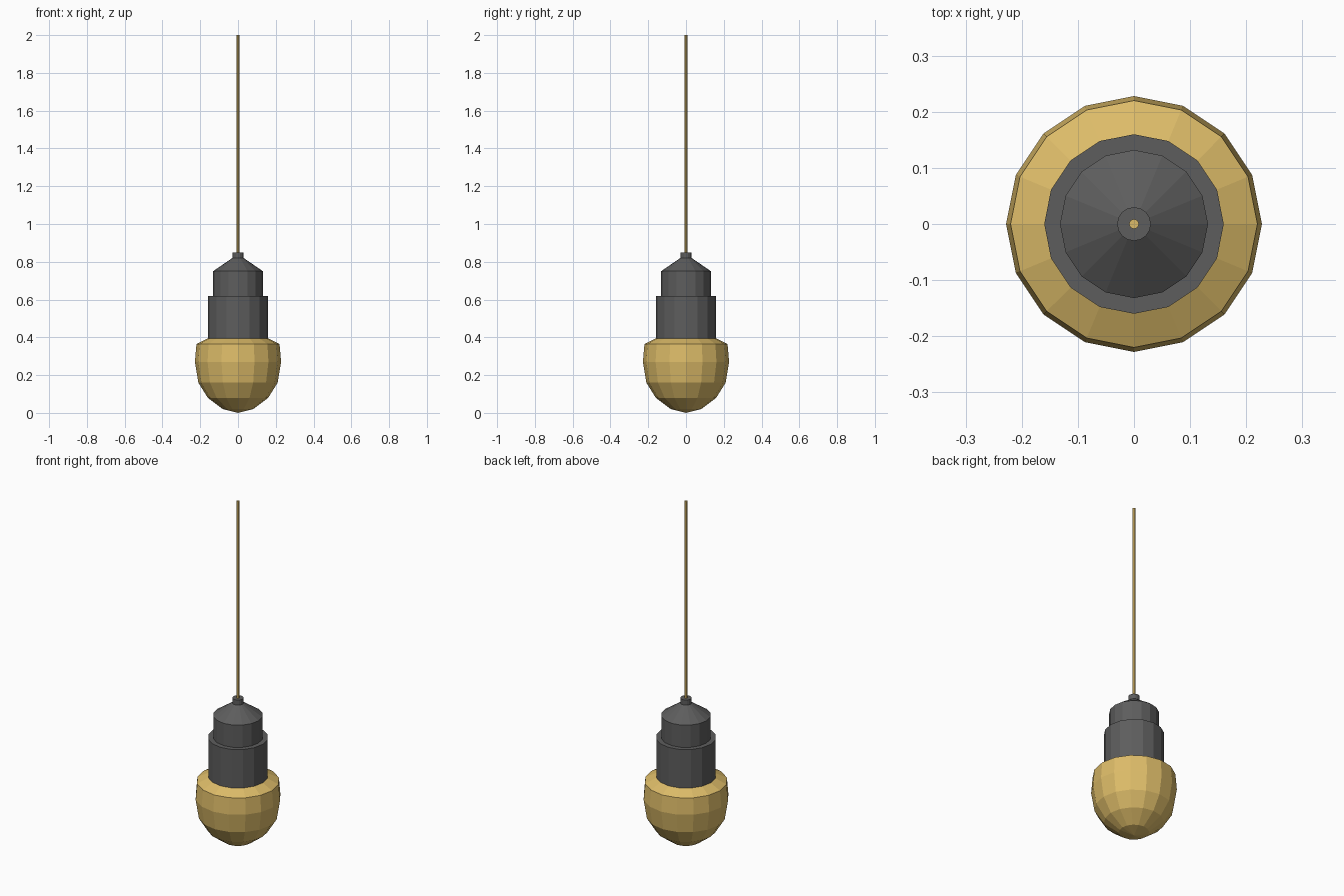
import bpy, bmesh, math

if "Cube" in bpy.data.objects:
    bpy.data.objects.remove(bpy.data.objects["Cube"])

SIDES = 16


def material(name, rgb):
    mat = bpy.data.materials.new(name)
    mat.diffuse_color = (*rgb, 1.0)
    mat.use_nodes = True
    mat.node_tree.nodes["Principled BSDF"].inputs["Base Color"].default_value = mat.diffuse_color
    return mat


def lathe(name, profile, mat, sides=SIDES):
    """Flat-faced solid of revolution from (radius, z) points, bottom to top."""
    bm = bmesh.new()
    rings = []
    for r, z in profile:
        n = sides if r > 0 else 1
        rings.append([bm.verts.new((r * math.cos(math.tau * i / n),
                                    r * math.sin(math.tau * i / n), z))
                      for i in range(n)])
    for low, high in zip(rings, rings[1:]):
        for i in range(sides):
            j = (i + 1) % sides
            if len(low) == 1:
                bm.faces.new((low[0], high[j], high[i]))
            elif len(high) == 1:
                bm.faces.new((low[i], low[j], high[0]))
            else:
                bm.faces.new((low[i], low[j], high[j], high[i]))
    # Close open ends
    if len(rings[0]) > 1:
        bm.faces.new(rings[0][::-1])
    if len(rings[-1]) > 1:
        bm.faces.new(rings[-1])
    mesh = bpy.data.meshes.new(name)
    bm.to_mesh(mesh)
    bm.free()
    mesh.materials.append(mat)
    obj = bpy.data.objects.new(name, mesh)
    bpy.context.collection.objects.link(obj)
    return obj


gold = material("warm_gold", (0.72, 0.50, 0.14))
dark = material("dark_grey", (0.11, 0.11, 0.11))

# Glowing bulb
lathe("bulb", [(0, 0), (0.08, 0.02), (0.16, 0.08), (0.21, 0.16),
               (0.228, 0.27), (0.22, 0.365), (0.16, 0.395)], gold)

# Socket: wide collar, narrower body, conical cap and cord grip
lathe("socket_collar", [(0.16, 0.39), (0.16, 0.62)], dark)
lathe("socket_cap", [(0.132, 0.62), (0.132, 0.75), (0.03, 0.82)], dark)
lathe("cord_grip", [(0.03, 0.815), (0.03, 0.85)], dark)

# Hanging cord
lathe("cord", [(0.009, 0.84), (0.009, 2.0)], gold, 8)
